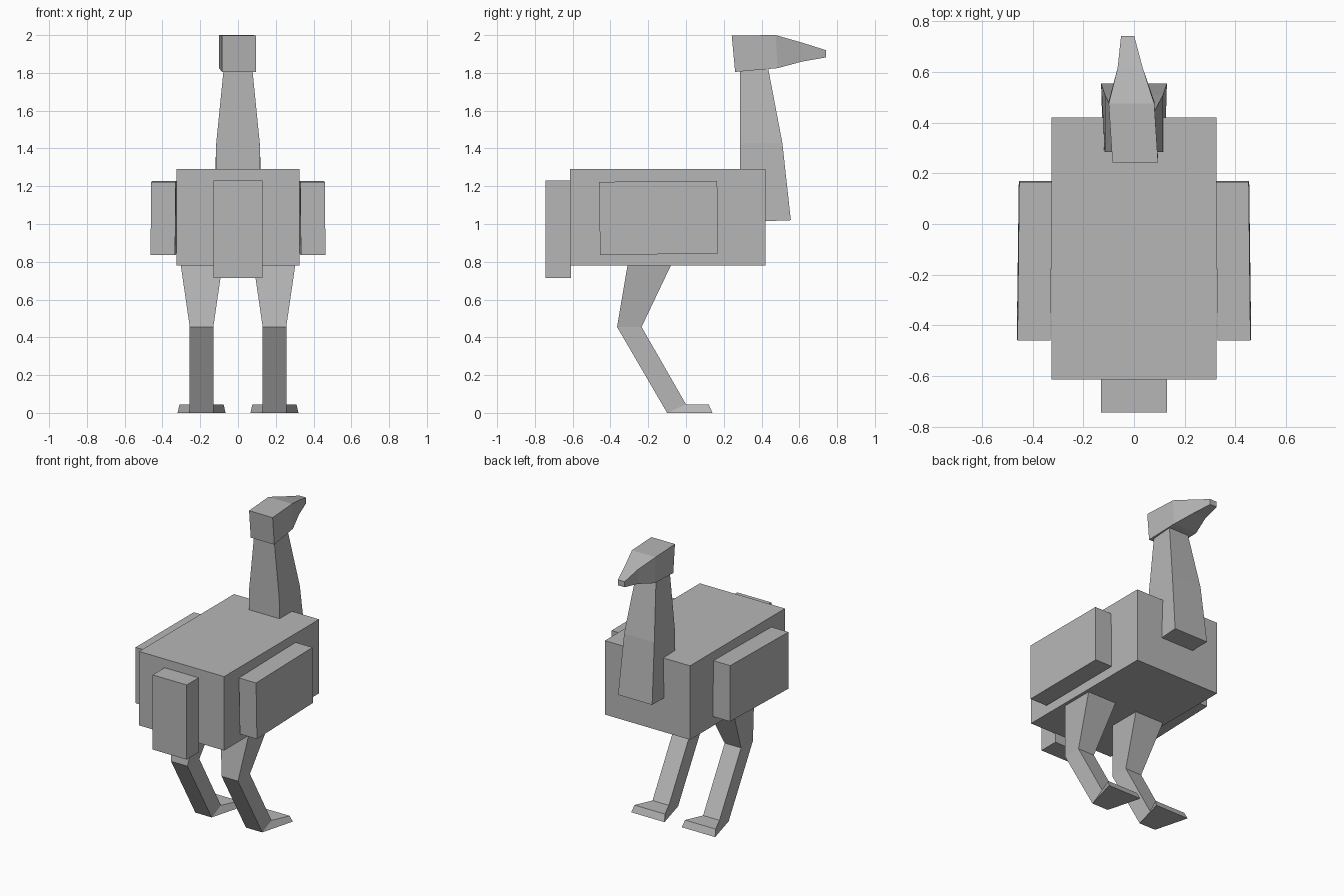
import bpy
import bmesh

default = bpy.data.objects.get("Cube")
if default:
    bpy.data.objects.remove(default, do_unlink=True)

grey = bpy.data.materials.new("plain grey")
grey.use_nodes = True
colour = (0.47, 0.47, 0.47, 1)
grey.diffuse_color = colour
grey.node_tree.nodes["Principled BSDF"].inputs["Base Color"].default_value = colour


def loft(name, rings, side=1):
    """Bridge four-sided rings. Each ring joins two level edges,
    each edge given as (centre x, half width, y, z)."""
    bm = bmesh.new()
    loops = []
    for a, b in rings:
        corners = []
        for (cx, w, y, z), signs in ((a, (-1, 1)), (b, (1, -1))):
            corners += [bm.verts.new((side * (cx + s * w), y, z)) for s in signs]
        loops.append(corners)
    for lower, upper in zip(loops, loops[1:]):
        for i in range(4):
            j = (i + 1) % 4
            bm.faces.new((lower[i], lower[j], upper[j], upper[i]))
    bm.faces.new(loops[0])
    bm.faces.new(loops[-1])
    bmesh.ops.recalc_face_normals(bm, faces=bm.faces)
    mesh = bpy.data.meshes.new(name)
    bm.to_mesh(mesh)
    bm.free()
    mesh.materials.append(grey)
    obj = bpy.data.objects.new(name, mesh)
    bpy.context.collection.objects.link(obj)
    return obj


def box(name, half_width, y0, y1, z0, z1):
    return loft(name, [((0, half_width, y, z0), (0, half_width, y, z1)) for y in (y0, y1)])


# Body and hanging tail
box("body", 0.325, -0.615, 0.42, 0.78, 1.29)
box("tail", 0.13, -0.745, -0.61, 0.715, 1.23)

# Neck: back edge and front edge at each level
loft("neck", [
    ((0, 0.122, 0.285, 1.01), (0, 0.13, 0.555, 1.02)),
    ((0, 0.115, 0.285, 1.43), (0, 0.115, 0.51, 1.43)),
    ((0, 0.073, 0.285, 1.85), (0, 0.073, 0.43, 1.85)),
])

# Head and beak, turned slightly aside
loft("head", [
    ((0.005, 0.09, 0.26, 1.805), (0.005, 0.09, 0.242, 1.998)),
    ((-0.01, 0.09, 0.485, 1.825), (-0.01, 0.09, 0.475, 2.0)),
    ((-0.015, 0.05, 0.615, 1.86), (-0.015, 0.05, 0.615, 1.96)),
    ((-0.025, 0.026, 0.742, 1.882), (-0.025, 0.026, 0.742, 1.92)),
])

for label, side in (("left", 1), ("right", -1)):
    # Wing: a slab toed in slightly towards the head end
    loft(label + "_wing", [
        ((0.398, 0.065, -0.455, 0.835), (0.395, 0.065, -0.46, 1.223)),
        ((0.39, 0.065, 0.17, 0.845), (0.388, 0.065, 0.165, 1.228)),
    ], side)

    # Leg: thigh, knee, ankle and flared toe
    loft(label + "_leg", [
        ((0.193, 0.12, -0.298, 0.85), (0.193, 0.12, -0.047, 0.85)),
        ((0.193, 0.0625, -0.365, 0.455), (0.193, 0.0625, -0.235, 0.455)),
        ((0.193, 0.0625, -0.1, 0), (0.193, 0.0625, 0, 0.045)),
        ((0.193, 0.127, 0.14, 0), (0.193, 0.117, 0.12, 0.045)),
    ], side)
